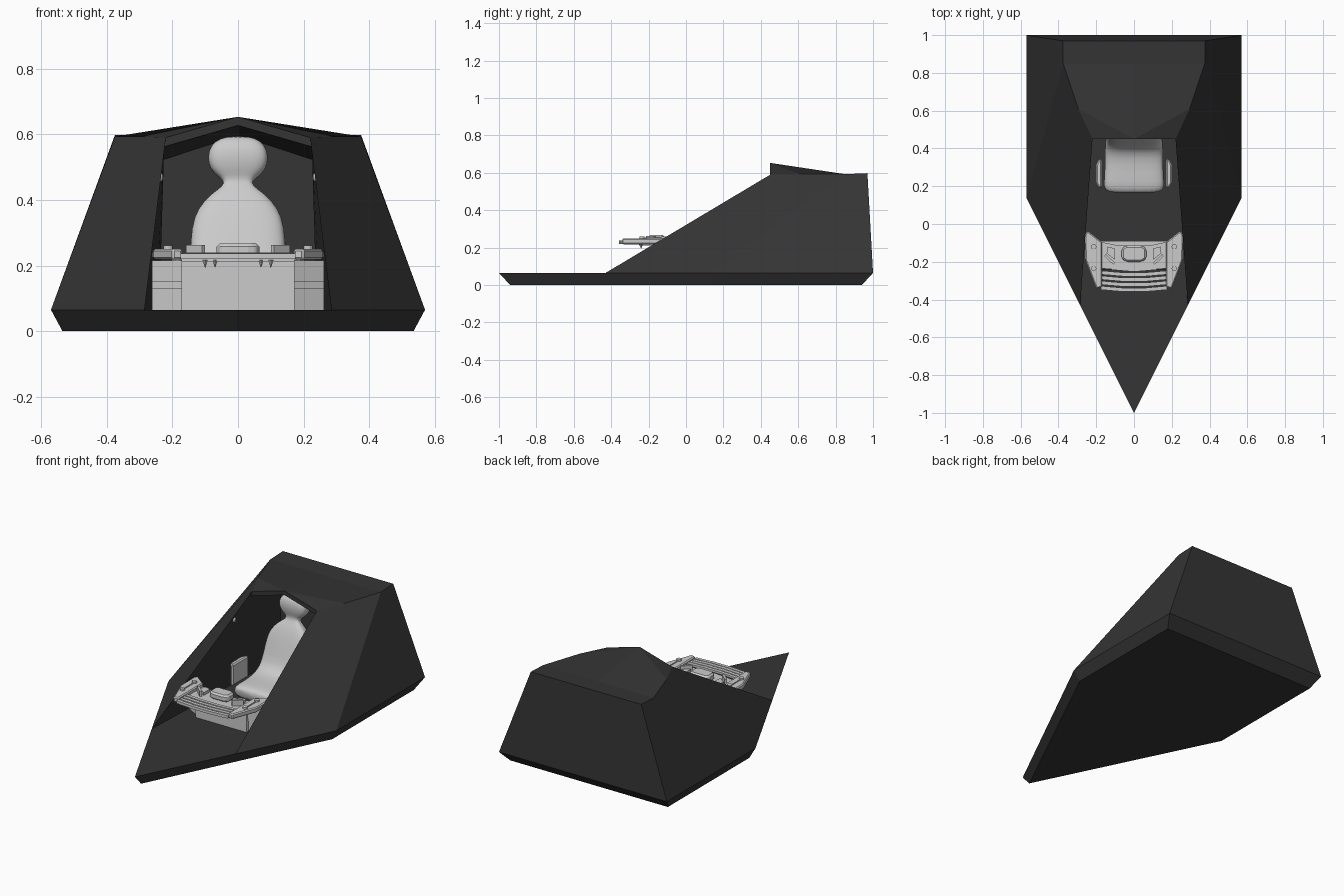
import bpy, bmesh, math
from mathutils import Vector

if "Cube" in bpy.data.objects:
    bpy.data.objects.remove(bpy.data.objects["Cube"])

DARK = bpy.data.materials.new("dark_panel")
DARK.diffuse_color = (0.035, 0.035, 0.035, 1)
DARK.use_nodes = True
DARK.node_tree.nodes["Principled BSDF"].inputs["Base Color"].default_value = DARK.diffuse_color


def make(name, bm, mirror=False, mat=None):
    bmesh.ops.recalc_face_normals(bm, faces=bm.faces)
    me = bpy.data.meshes.new(name)
    bm.to_mesh(me)
    bm.free()
    ob = bpy.data.objects.new(name, me)
    bpy.context.collection.objects.link(ob)
    if mat:
        me.materials.append(mat)
    if mirror:
        m = ob.modifiers.new("mirror", 'MIRROR')
        m.use_clip = True
    return ob


def prism(name, outline, z0, z1, mirror=False, mat=None, bevel=0.0):
    bm = bmesh.new()
    lo = [bm.verts.new((x, y, z0)) for x, y in outline]
    hi = [bm.verts.new((x, y, z1)) for x, y in outline]
    n = len(lo)
    bm.faces.new(lo)
    bm.faces.new(hi)
    for i in range(n):
        bm.faces.new((lo[i], lo[(i + 1) % n], hi[(i + 1) % n], hi[i]))
    ob = make(name, bm, mirror, mat)
    if bevel:
        b = ob.modifiers.new("bevel", 'BEVEL')
        b.width, b.segments = bevel, 1
    return ob


def sym(half):
    return half + [(-x, y) for x, y in reversed(half)]


# Hull: right half, outer skin plus cockpit cavity
P = dict(
    t=(0, -.94, 0), s=(.535, .15, 0), k=(.535, .94, 0), k0=(0, .94, 0),
    T=(0, -1, .065), S=(.57, .14, .065), K=(.57, 1, .065), K0=(0, 1, .065),
    A=(.285, -.43, .065), O=(0, -.43, .065),
    F=(.22, .45, .59), N=(.295, .61, .593), Q=(.375, .85, .593),
    R=(.375, .97, .598), R0=(0, .97, .598), M=(0, .85, .593), P=(0, .45, .653),
    F2=(.225, .45, .562), P2=(0, .45, .627), B=(.235, .75, .52), C=(0, .75, .597),
    G=(.25, .45, .065), H=(.24, .75, .065), H0=(0, .75, .065))
FACES = ["t s k k0", "t T A S s", "s S K k", "k K K0 k0", "T O A",
         "A S Q N F", "S K R Q", "K R R0 K0", "R Q M R0", "P M Q N", "P N F",
         "P F F2 P2", "P2 F2 B C", "F A G F2", "F2 G H B", "B H H0 C", "O A G H H0"]
bm = bmesh.new()
V = {k: bm.verts.new(v) for k, v in P.items()}
for f in FACES:
    bm.faces.new([V[k] for k in f.split()])
make("hull", bm, True, DARK)

# Seat: one smooth loft, centreline y, z, half width, half thickness
RINGS = [(.165, .10, .145, .03), (.19, .105, .163, .042), (.27, .108, .155, .042),
         (.36, .112, .155, .045), (.44, .145, .152, .055), (.475, .23, .147, .055),
         (.50, .32, .143, .05), (.515, .37, .125, .045), (.527, .415, .085, .035),
         (.535, .44, .045, .024), (.54, .46, .042, .024), (.545, .48, .075, .036),
         (.55, .51, .092, .046), (.55, .55, .092, .046), (.55, .58, .072, .034),
         (.55, .594, .035, .015)]
bm = bmesh.new()
loops = []
for i, (y, z, w, d) in enumerate(RINGS):
    a, b = RINGS[max(i - 1, 0)], RINGS[min(i + 1, len(RINGS) - 1)]
    n = Vector((0, -(b[1] - a[1]), b[0] - a[0])).normalized()
    ring = []
    for j in range(24):
        c, s = math.cos(j * math.tau / 24), math.sin(j * math.tau / 24)
        u = math.copysign(abs(c) ** .6, c) * w
        v = math.copysign(abs(s) ** .6, s) * d
        ring.append(bm.verts.new(Vector((u, y, z)) + n * v))
    loops.append(ring)
for r, q in zip(loops, loops[1:]):
    for j in range(24):
        bm.faces.new((r[j], r[(j + 1) % 24], q[(j + 1) % 24], q[j]))
bm.faces.new(loops[0])
bm.faces.new(loops[-1])
for f in bm.faces:
    f.smooth = True
seat = make("seat", bm)
sub = seat.modifiers.new("subsurf", 'SUBSURF')
sub.levels = sub.render_levels = 1

# Side bolsters beside the seat and small wall knobs
prism("seat_side_pads", [(.17, .19), (.185, .19), (.202, .22), (.202, .31), (.185, .345), (.17, .345)],
      .12, .25, True, bevel=.008)
for sx in (-1, 1):
    bpy.ops.mesh.primitive_uv_sphere_add(segments=12, ring_count=8, radius=.015, location=(sx * .237, .3, .47))
    bpy.context.object.name = "wall_knob"
    bpy.context.object.scale.x = .6

# Console pedestal: flat centre and receding stepped sides
prism("console_pedestal", sym([(.172, -.165), (.172, -.09)]), .065, .215)
for z0, z1, y in ((.065, .13, -.125), (.13, .15, -.13), (.15, .215, -.135)):
    prism("pedestal_side", [(.172, y - .02), (.262, y + .03), (.25, -.05), (.172, -.09)], z0, z1, True)

# Console top: side blocks, recessed centre plate and front slats
prism("console_side_blocks", [(.17, -.335), (.2, -.342), (.258, -.19), (.26, -.06), (.247, -.035), (.17, -.095)],
      .218, .25, True, bevel=.006)
prism("console_plate", sym([(0.001, -.25), (.172, -.235), (.172, -.095), (.08, -.115)]), .212, .228)
for i in range(4):
    y = -.255 - i * .027
    prism("front_slat", sym([(.06, y - .022), (.175, y - .012), (.175, y + .008), (.06, y - .002)]),
          .22, .24 - i * .001)

# Dark layer seen through the slat gaps
prism("slat_backing", sym([(.06, -.345), (.172, -.335), (.172, -.24), (.06, -.24)]), .22, .228, mat=DARK)

# Instrument cluster with tilted side screens
prism("instrument_hood", sym([(.04, -.2), (.065, -.185), (.065, -.13), (.045, -.115)]), .225, .268, bevel=.01)
prism("side_screens", [(.1, -.205), (.15, -.16), (.158, -.17), (.11, -.215)], .225, .262, True)
prism("screen_base", [(.1, -.19), (.145, -.155), (.14, -.12), (.1, -.13)], .225, .245, True)

# Buttons joined by a thin bar
for sx in (-1, 1):
    for y in (-.12, -.235):
        bpy.ops.mesh.primitive_cylinder_add(vertices=12, radius=.014, depth=.014, location=(sx * .213, y, .254))
        bpy.context.object.name = "console_button"
prism("button_bar", [(.21, -.23), (.216, -.23), (.216, -.12), (.21, -.12)], .248, .254, True)

# Small fins under the front edge
for x in (-.1, -.07, .07, .1):
    bpy.ops.mesh.primitive_cone_add(vertices=4, radius1=.009, radius2=0, depth=.025,
                                    location=(x, -.24, .205), rotation=(math.pi, 0, 0))
    bpy.context.object.name = "under_fin"
